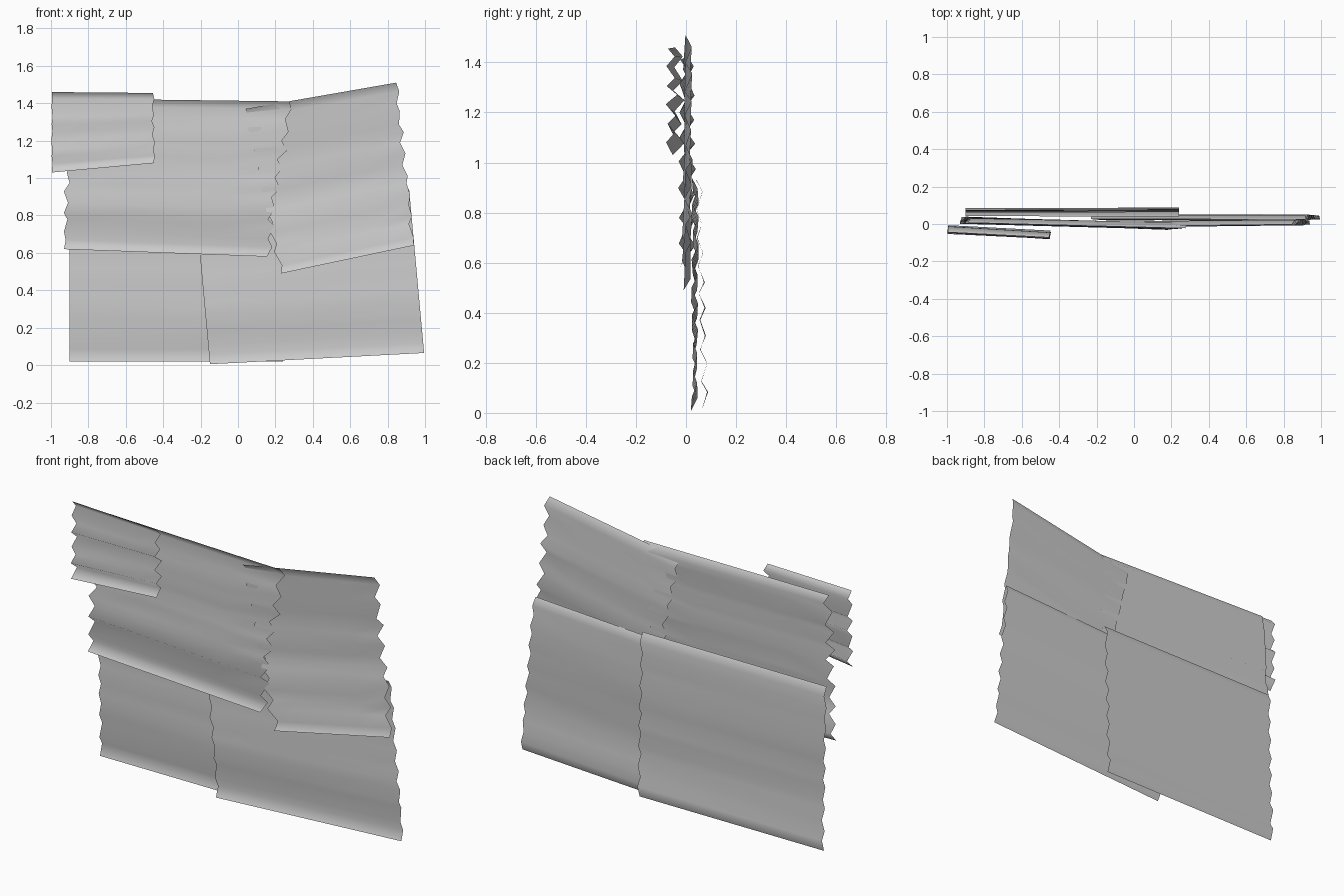
import bpy, bmesh, random
from mathutils import Vector

if "Cube" in bpy.data.objects:
    bpy.data.objects.remove(bpy.data.objects["Cube"])

random.seed(4)


def sheet(name, bl, br, tr, tl, waves, amp, ragged=(0, 0), cols=4):
    """Corrugated sheet between four corners; waves run along its length."""
    bl, br, tr, tl = (Vector(p) for p in (bl, br, tr, tl))
    bm = bmesh.new()
    rows = []
    n = waves * 2
    for i in range(n + 1):
        t = i / n
        sign = 1 if i % 2 else -1
        # Uneven folds: each end of a ridge gets its own depth and length
        edge = 0 if i in (0, n) else 1
        depth = [amp * sign * random.uniform(0.55, 1.1) for _ in range(2)]
        shift = random.uniform(-0.2, 0.2) / n * edge
        left = bl.lerp(tl, t + shift)
        right = br.lerp(tr, t + shift)
        left.y += depth[0]
        right.y += depth[1]
        left.x += ragged[0] * sign * random.uniform(0.2, 1) * edge
        right.x += ragged[1] * sign * random.uniform(0.2, 1) * edge
        rows.append([bm.verts.new(left.lerp(right, c / cols)) for c in range(cols + 1)])
    for a, b in zip(rows, rows[1:]):
        for c in range(cols):
            bm.faces.new((a[c], a[c + 1], b[c + 1], b[c]))
    for f in bm.faces:
        f.smooth = True
    mesh = bpy.data.meshes.new(name)
    bm.to_mesh(mesh)
    bm.free()
    obj = bpy.data.objects.new(name, mesh)
    bpy.context.collection.objects.link(obj)
    return obj


# Lower sheets, standing on the ground
sheet("lower_left_sheet", (-0.9, 0.075, 0.02), (0.24, 0.075, 0.02),
      (0.24, 0.05, 0.93), (-0.9, 0.05, 0.93), 8, 0.014)
sheet("lower_right_sheet", (-0.15, 0.034, 0.005), (0.995, 0.036, 0.065),
      (0.915, 0.038, 0.94), (-0.23, 0.036, 0.88), 8, 0.014)

# Upper sheets, overlapping the lower ones
sheet("upper_right_sheet", (0.23, 0.0, 0.49), (0.94, 0.008, 0.64),
      (0.845, 0.012, 1.51), (0.04, 0.006, 1.37), 8, 0.016, (0.015, 0.015))
sheet("upper_left_sheet", (-0.93, 0.02, 0.62), (0.155, -0.012, 0.58),
      (0.275, -0.012, 1.41), (-0.89, 0.02, 1.425), 8, 0.018, (0.02, 0.025))

# Small patch on the front
sheet("patch_sheet", (-0.995, -0.03, 1.03), (-0.45, -0.058, 1.08),
      (-0.455, -0.058, 1.455), (-0.995, -0.03, 1.46), 5, 0.022, (0.004, 0.008))
